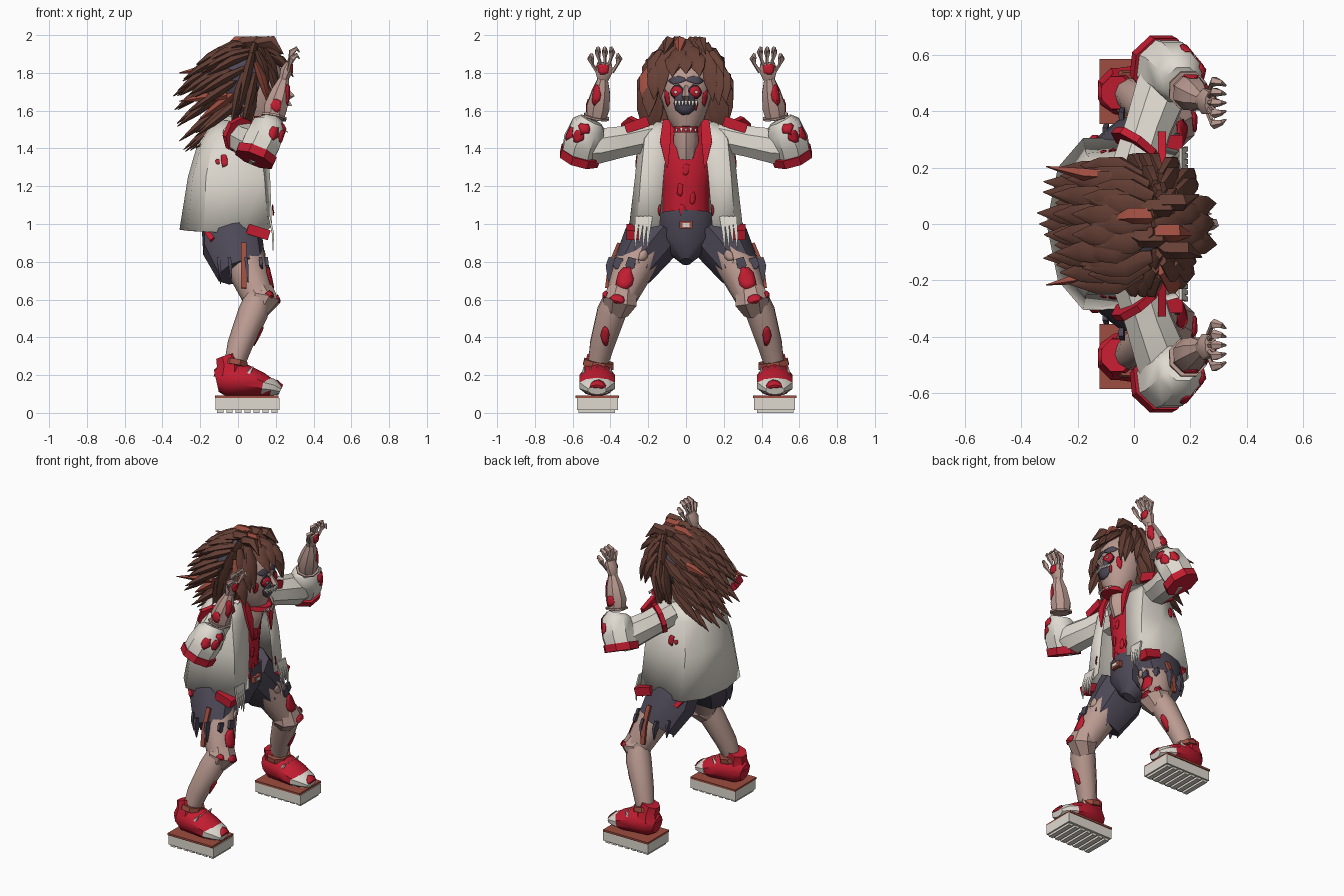
import bpy, bmesh, math, random
from mathutils import Vector as V
from mathutils.bvhtree import BVHTree

random.seed(4)


def material(name, rgb):
    m = bpy.data.materials.new(name)
    m.diffuse_color = (*rgb, 1)
    return m


WHITE = material("off_white", (0.74, 0.70, 0.63))
RED = material("red", (0.54, 0.012, 0.03))
SKIN = material("skin", (0.50, 0.33, 0.285))
HAIR = material("hair_brown", (0.135, 0.052, 0.037))
RUST = material("rust", (0.34, 0.075, 0.05))
SLATE = material("slate", (0.075, 0.066, 0.095))
DARK = material("dark", (0.02, 0.017, 0.025))
trees = {}


def emit(name, verts, faces, mat, pair=False, thick=0, angle=38):
    """Make an object, and its mirrored partner when pair is set."""
    trees[name] = BVHTree.FromPolygons([V(v) for v in verts], faces)
    for side in ((1, -1) if pair else (1,)):
        me = bpy.data.meshes.new(name)
        me.from_pydata([(v[0], v[1] * side, v[2]) for v in verts], [], faces)
        bm = bmesh.new()
        bm.from_mesh(me)
        bmesh.ops.recalc_face_normals(bm, faces=bm.faces)
        bm.to_mesh(me)
        bm.free()
        me.shade_smooth()
        me.set_sharp_from_angle(angle=math.radians(angle))
        me.materials.append(mat)
        ob = bpy.data.objects.new(name + (("_left" if side > 0 else "_right") if pair else ""), me)
        bpy.context.collection.objects.link(ob)
        if thick:
            ob.modifiers.new("thickness", "SOLIDIFY").thickness = thick


def tube(name, pts, radii, mat, n=8, pair=False, angle=38):
    """Closed loft through points; a radius may be (sideways, other)."""
    pts = [V(p) for p in pts]
    d = (pts[-1] - pts[0]).normalized()
    ref = V((0, 1, 0)) if abs(d.y) < 0.85 else V((1, 0, 0))
    verts, faces = [], []
    for i, p in enumerate(pts):
        t = (pts[min(i + 1, len(pts) - 1)] - pts[max(i - 1, 0)]).normalized()
        a = (ref - t * ref.dot(t)).normalized()
        b = t.cross(a)
        r = radii[i] if isinstance(radii[i], tuple) else (radii[i], radii[i])
        for k in range(n):
            w = 2 * math.pi * (k + 0.5) / n
            verts.append(p + a * r[0] * math.cos(w) + b * r[1] * math.sin(w))
    for i in range(len(pts) - 1):
        for k in range(n):
            j = (k + 1) % n
            faces.append((i * n + k, i * n + j, (i + 1) * n + j, (i + 1) * n + k))
    faces += [tuple(range(n)), tuple(range(len(verts) - n, len(verts)))]
    emit(name, verts, faces, mat, pair, angle=angle)


def box(name, lo, hi, mat, pair=False):
    verts = [(x, y, z) for x in (lo[0], hi[0]) for y in (lo[1], hi[1]) for z in (lo[2], hi[2])]
    emit(name, verts, [(0, 1, 3, 2), (4, 6, 7, 5), (0, 4, 5, 1), (2, 3, 7, 6), (0, 2, 6, 4), (1, 5, 7, 3)], mat, pair)


def patch(name, target, at, w, h, mat, pair=False, lift=0.005, rough=0.2, n=10):
    """Thin irregular spot laid onto the surface of a part."""
    tree = trees[target]
    p, nor = tree.find_nearest(V(at))[:2]
    out = V(at) - p
    if out.dot(nor) < 0:
        nor = -nor
    a = (V((0, 0, 1)) - nor * nor.z).normalized()
    b = nor.cross(a)
    jag = [1 + random.uniform(-rough, rough) for _ in range(n)]
    flat = [p] + [p + (a * h * math.sin(6.2832 * k / n) + b * w * math.cos(6.2832 * k / n)) * jag[k] * s
                  for s in (0.5, 1) for k in range(n)]
    verts = [tree.find_nearest(q)[0] + nor * lift for q in flat]
    faces = [(0, 1 + k, 1 + (k + 1) % n) for k in range(n)]
    faces += [(1 + k, 1 + n + k, 1 + n + (k + 1) % n, 1 + (k + 1) % n) for k in range(n)]
    emit(name, verts, faces, mat, pair, thick=0.004)


# shoes: ridged sole, insole plate, body, toe cap, ankle wrap
box("sole", (-0.12, 0.36, 0.015), (0.22, 0.578, 0.08), WHITE, True)
for i in range(7):
    x = -0.11 + i * 0.048
    box("sole_ridge", (x, 0.375, 0), (x + 0.032, 0.568, 0.016), WHITE, True)
box("sole_plate", (-0.122, 0.355, 0.08), (0.215, 0.585, 0.093), RUST, True)
tube("shoe", [(-0.115, 0.47, 0.17), (-0.07, 0.47, 0.18), (0.03, 0.47, 0.175), (0.12, 0.47, 0.15), (0.18, 0.47, 0.13)],
     [(0.05, 0.06), (0.085, 0.09), (0.1, 0.085), (0.1, 0.065), (0.075, 0.045)], RED, 10, True)
tube("toe_cap", [(0.13, 0.47, 0.145), (0.185, 0.47, 0.135), (0.225, 0.47, 0.12)],
     [(0.1, 0.055), (0.08, 0.045), (0.05, 0.025)], WHITE, 10, True)
patch("toe_stain", "toe_cap", (0.4, 0.47, 0.2), 0.055, 0.045, RED, True, lift=0.007)
tube("ankle_wrap", [(-0.05, 0.475, 0.19), (-0.045, 0.47, 0.25), (-0.06, 0.465, 0.3)], [0.085, 0.072, 0.062], RED, 8, True)
tube("ankle_strap", [(-0.02, 0.465, 0.245), (-0.015, 0.46, 0.275)], [(0.088, 0.075), (0.085, 0.07)], RUST, 8, True)
for i in range(5):
    y = 0.4 + i * 0.035
    tube("shoe_stud", [(0.05, y, 0.2), (0.08, y, 0.245)], [0.016, 0.003], WHITE, 5, True)

# legs
tube("shin", [(-0.03, 0.475, 0.22), (0.01, 0.445, 0.36), (0.08, 0.395, 0.53), (0.11, 0.36, 0.62)],
     [0.05, 0.067, 0.08, 0.07], SKIN, 10, True)
tube("knee", [(0.09, 0.37, 0.54), (0.125, 0.35, 0.6), (0.11, 0.335, 0.65)], [0.07, 0.1, 0.08], SKIN, 8, True)
tube("thigh", [(0.11, 0.345, 0.61), (0.06, 0.29, 0.74), (0, 0.2, 0.9)], [0.085, 0.105, 0.12], SKIN, 10, True)
for part, at, w, h in (("shin", (0.2, 0.43, 0.37), 0.025, 0.06), ("knee", (0.4, 0.355, 0.61), 0.05, 0.035),
                       ("thigh", (0.4, 0.31, 0.76), 0.055, 0.055), ("shoe", (0.3, 0.47, 0.25), 0.05, 0.04),
                       ("knee", (0.2, 0.5, 0.62), 0.03, 0.03)):
    patch("leg_stain", part, at, w, h, RED, True, lift=0.009)

# shorts with torn hems, belt buckle, strap and pocket
tube("shorts_seat", [(0.04, 0, 0.8), (0.0, 0, 0.9), (-0.03, 0, 1.04)], [(0.03, 0.05), (0.16, 0.14), (0.175, 0.17)], SLATE, 10)
tube("shorts_leg", [(-0.04, 0.14, 0.985), (-0.03, 0.2, 0.89), (0.02, 0.285, 0.75)],
     [(0.15, 0.155), (0.15, 0.165), (0.115, 0.135)], SLATE, 9, True)
for i in range(9):
    w = i * 0.7
    x, y = 0.02 + 0.13 * math.cos(w), 0.285 + 0.105 * math.sin(w)
    tip = 0.74 if math.cos(w) > 0.5 else 0.68
    tube("torn_hem", [(x, y, 0.82), (x + 0.005, y + 0.012, 0.775), (x + 0.01, y + 0.02, tip + 0.03 * random.random())],
         [(0.03, 0.012), (0.035, 0.012), (0.004, 0.003)], SLATE, 4, True)
box("belt_buckle", (0.12, -0.035, 0.975), (0.152, 0.035, 1.015), RUST)
box("buckle_inset", (0.15, -0.018, 0.985), (0.157, 0.018, 1.005), WHITE)
tube("thigh_strap", [(0.03, 0.355, 0.9), (0.03, 0.405, 0.78), (0.03, 0.42, 0.66)], [(0.012, 0.02)] * 3, RUST, 4, True)
tube("red_pocket", [(0.05, 0.28, 0.975), (0.165, 0.28, 0.94)], [(0.05, 0.038)] * 2, RED, 4, True)
tube("rear_pocket", [(-0.17, 0.25, 0.97), (-0.13, 0.29, 0.91)], [(0.04, 0.02)] * 2, RED, 4, True)
for y, z in ((0.2, 0.84), (0.3, 0.83)):
    patch("shorts_patch", "shorts_leg", (0.3, y, z), 0.03, 0.03, SKIN, True)

# shirt, neck and choker
tube("shirt", [(0, 0, 0.99), (0.01, 0, 1.2), (0.02, 0, 1.4), (0, 0, 1.53)],
     [(0.13, 0.125), (0.13, 0.125), (0.16, 0.12), (0.1, 0.08)], RED, 12)
tube("neck", [(0.07, 0, 1.37), (0.1, 0, 1.45), (0.11, 0, 1.55)], [(0.06, 0.09), (0.07, 0.085), (0.06, 0.06)], SKIN, 10)
tube("choker", [(0.155, 0, 1.485), (0.155, 0, 1.515)], [(0.07, 0.095), (0.065, 0.09)], RED, 10)
for i in range(5):
    y = (i - 2) * 0.025
    tube("choker_stud", [(0.235, y, 1.505), (0.265 - abs(y) * 0.5, y, 1.485)], [0.011, 0.002], WHITE, 4)
for y, z in ((0, 1.28), (0.05, 1.12), (-0.06, 1.17), (-0.02, 1.06)):
    patch("shirt_tear", "shirt", (0.4, y, z), 0.018, 0.035, RED)

# open jacket: half rings from front edge to back centre
half = [[(0.99, 0.18, 0.14), (0.97, 0.16, 0.26), (0.95, 0.02, 0.305), (0.96, -0.18, 0.305), (0.965, -0.27, 0.2), (0.97, -0.31, 0)],
        [(1.25, 0.17, 0.12), (1.25, 0.14, 0.24), (1.25, 0, 0.27), (1.25, -0.17, 0.25), (1.25, -0.24, 0.15), (1.25, -0.265, 0)],
        [(1.45, 0.15, 0.1), (1.45, 0.11, 0.22), (1.46, 0, 0.25), (1.45, -0.13, 0.2), (1.44, -0.19, 0.12), (1.44, -0.21, 0)],
        [(1.54, 0.1, 0.09), (1.54, 0.06, 0.16), (1.54, 0, 0.17), (1.55, -0.08, 0.14), (1.55, -0.12, 0.08), (1.55, -0.13, 0)]]
verts = []
for ring in half:
    verts += [(x, y, z) for z, x, y in ring] + [(x, -y, z) for z, x, y in ring[-2::-1]]
faces = [(r * 11 + k, r * 11 + k + 1, r * 11 + k + 12, r * 11 + k + 11) for r in range(3) for k in range(10)]
emit("jacket", verts, faces, WHITE, thick=0.012)
for i in range(4):
    y = 0.19 + i * 0.022
    tube("jacket_shred", [(0.165, y, 1.04), (0.185, y + 0.01, 0.95), (0.185, y + 0.015, 0.86 + 0.02 * (i % 3))],
         [(0.018, 0.008), (0.012, 0.008), 0.003], WHITE, 4, True)
tube("lapel", [(0.12, 0.1, 1.55), (0.165, 0.11, 1.44), (0.18, 0.1, 1.3)], [(0.03, 0.012), (0.04, 0.012), (0.006, 0.004)], RED, 4, True)
tube("collar", [(0.08, 0.11, 1.52), (-0.03, 0.14, 1.55), (-0.12, 0.05, 1.55)], [(0.02, 0.03)] * 3, WHITE, 5, True)
# red shoulder flap on the front of each shoulder seam
tube("shoulder_flap", [(0.1, 0.2, 1.545), (0.1, 0.32, 1.505)], [(0.02, 0.04), (0.02, 0.035)], RED, 4, True)
for at, w, h in (((-0.1, 0.5, 1.36), 0.02, 0.035), ((-0.17, 0.5, 1.38), 0.012, 0.015), ((0.4, 0.13, 1.08), 0.012, 0.03)):
    patch("jacket_stain", "jacket", at, w, h, RED, True, lift=0.011)

# arms: shoulder band, sleeve, raised elbow section with red cuff
tube("shoulder_band", [(0, 0.265, 1.475), (0.016, 0.287, 1.468)], [0.1, 0.098], RED, 8, True)
tube("sleeve", [(0, 0.18, 1.47), (0.05, 0.34, 1.435), (0.1, 0.48, 1.41), (0.11, 0.55, 1.4)], [0.09, 0.088, 0.1, 0.08], WHITE, 8, True)
tube("elbow_sleeve", [(0.09, 0.565, 1.36), (0.125, 0.55, 1.43), (0.165, 0.515, 1.52), (0.17, 0.5, 1.55)],
     [0.1, 0.106, 0.095, 0.065], WHITE, 8, True)
tube("elbow_cuff", [(0.085, 0.568, 1.34), (0.102, 0.555, 1.382)], [0.112, 0.115], RED, 8, True)
for at in ((0.4, 0.54, 1.47), (0.4, 0.62, 1.43), (0.25, 0.7, 1.5)):
    patch("sleeve_stain", "elbow_sleeve", at, 0.036, 0.038, RED, True)
tube("forearm", [(0.19, 0.475, 1.555), (0.2, 0.465, 1.62), (0.225, 0.45, 1.7), (0.245, 0.44, 1.77)],
     [0.055, 0.066, 0.052, 0.028], SKIN, 8, True)
tube("torn_cuff", [(0.19, 0.475, 1.562), (0.192, 0.473, 1.572)], [(0.072, 0.072)] * 2, SKIN, 8, True)
tube("palm", [(0.24, 0.44, 1.76), (0.255, 0.435, 1.81), (0.27, 0.43, 1.85)], [(0.03, 0.025), (0.05, 0.035), (0.042, 0.02)], SKIN, 8, True)
patch("palm_stain", "palm", (0.5, 0.435, 1.81), 0.038, 0.03, RED, True)
patch("forearm_stain", "forearm", (0.5, 0.475, 1.65), 0.033, 0.055, RED, True)
patch("forearm_stain", "forearm", (0.2, 0.7, 1.63), 0.03, 0.04, RED, True)
for i in range(5):
    s = i - 2
    y, z = 0.43 + s * 0.02, 1.84 - (0.035 if i in (0, 4) else 0)
    tube("finger", [(0.265, y, z), (0.275, y + s * 0.013, z + 0.04), (0.285, y + s * 0.018, z + 0.07),
                    (0.31, y + s * 0.015, z + 0.09), (0.325, y + s * 0.01, z + 0.07)],
         [0.01, 0.009, 0.018, 0.011, 0.004], SKIN, 5, True)

# head and face
tube("head", [(0.15, 0, 1.5), (0.13, 0, 1.56), (0.11, 0, 1.68), (0.09, 0, 1.8), (0.07, 0, 1.9)],
     [(0.06, 0.06), (0.1, 0.1), (0.14, 0.15), (0.15, 0.14), (0.08, 0.08)], SKIN, 14)
tube("nose", [(0.24, 0, 1.73), (0.28, 0, 1.675), (0.25, 0, 1.66)], [0.012, 0.022, 0.015], SKIN, 5)
patch("mouth", "head", (0.5, 0, 1.575), 0.068, 0.062, SLATE, lift=0.009, rough=0.05)
for i in range(7):
    y = (i - 3) * 0.018
    tube("tooth", [(0.265 - abs(y) * 0.35, y, 1.65), (0.285 - abs(y) * 0.35, y, 1.625)], [0.011, 0.003], WHITE, 4)
patch("eye_socket", "head", (0.4, 0.09, 1.725), 0.043, 0.042, DARK, True, lift=0.005, rough=0.1)
patch("eye", "head", (0.4, 0.09, 1.72), 0.037, 0.034, RED, True, lift=0.012, rough=0.05)
patch("pupil", "head", (0.4, 0.09, 1.72), 0.009, 0.009, WHITE, True, lift=0.018, rough=0)
patch("brow_shade", "head", (0.4, 0.09, 1.8), 0.05, 0.022, SLATE, True)
patch("cheek_stain", "head", (0.35, 0.22, 1.62), 0.02, 0.045, RED, True)
patch("chin_stain", "head", (0.35, 0.09, 1.6), 0.01, 0.025, RED, True)

# hair: scalp with layered clumps swept back, down the sides and into a fringe
C, R = V((0.05, 0, 1.765)), V((0.18, 0.19, 0.18))
tube("scalp", [(0.045 - 0.008 * t, 0, C.z + R.z * math.cos(t * math.pi / 8)) for t in range(1, 7)],
     [(R.y * math.sin(t * math.pi / 8), R.x * math.sin(t * math.pi / 8) * 0.92) for t in range(1, 7)], SLATE, 14)
rows = ((15, 6), (36, 12), (56, 17), (76, 18), (96, 18), (116, 16), (134, 13), (150, 10))
for row, (theta, count) in enumerate(rows):
    for k in range(count):
        a = 2 * math.pi * (k + 0.5 * (row % 2)) / count
        back = (1 - math.cos(a)) / 2
        if (theta > 60 and back < 0.11) or (theta > 80 and back < 0.25) or (theta > 100 and back < 0.4):
            continue
        th = math.radians(theta + random.uniform(-5, 5))
        out = V((math.sin(th) * math.cos(a), math.sin(th) * math.sin(a), math.cos(th)))
        root = C + V((R.x * out.x, R.y * out.y, R.z * out.z))
        if back < 0.11:
            d, length = V((0.75, 0.35 * math.sin(a), -0.65)), 0.14
        elif back < 0.35:
            d, length = V((0.28, 0.22 * math.sin(a), -0.9)), 0.21
        elif back < 0.6:
            d, length = V((-0.2, 0.14 * math.sin(a), -0.85)), 0.24
        else:
            d, length = V((-0.8, 0.15 * math.sin(a), -0.2 - 0.45 * theta / 130)), 0.17 + 0.0009 * theta
        length *= random.uniform(0.75, 1.1)
        d.normalize()
        mat = random.choices((HAIR, RUST), (97, 3))[0]
        tube("hair_clump", [root - d * 0.05, root + d * length * 0.22 + out * 0.018, root + d * length * 0.58 + out * 0.013, root + d * length],
             [(0.022, 0.015), (0.048, 0.026), (0.036, 0.02), 0.002], mat, 5, angle=50)
for x, y, mat in ((0.13, -0.03, RUST), (0.07, -0.05, HAIR), (0.03, 0.03, RUST), (0.1, 0.06, HAIR), (0.15, 0.08, HAIR), (0.16, -0.09, HAIR)):
    tube("crown_tuft", [(x - 0.1, y * 0.6, 1.93), (x - 0.04, y, 1.96), (x + 0.02, y, 1.965), (x + 0.08, y * 1.3, 1.9)],
         [0.01, 0.034, 0.034, 0.003], mat, 5, angle=50)
for z, y in ((1.82, 0.17), (1.67, -0.18)):
    tube("rust_spike", [(-0.06, y, z + 0.01), (-0.18, y * 1.05, z), (-0.312, y * 1.2, z - 0.02)], [0.02, 0.024, 0.002], RUST, 5)
